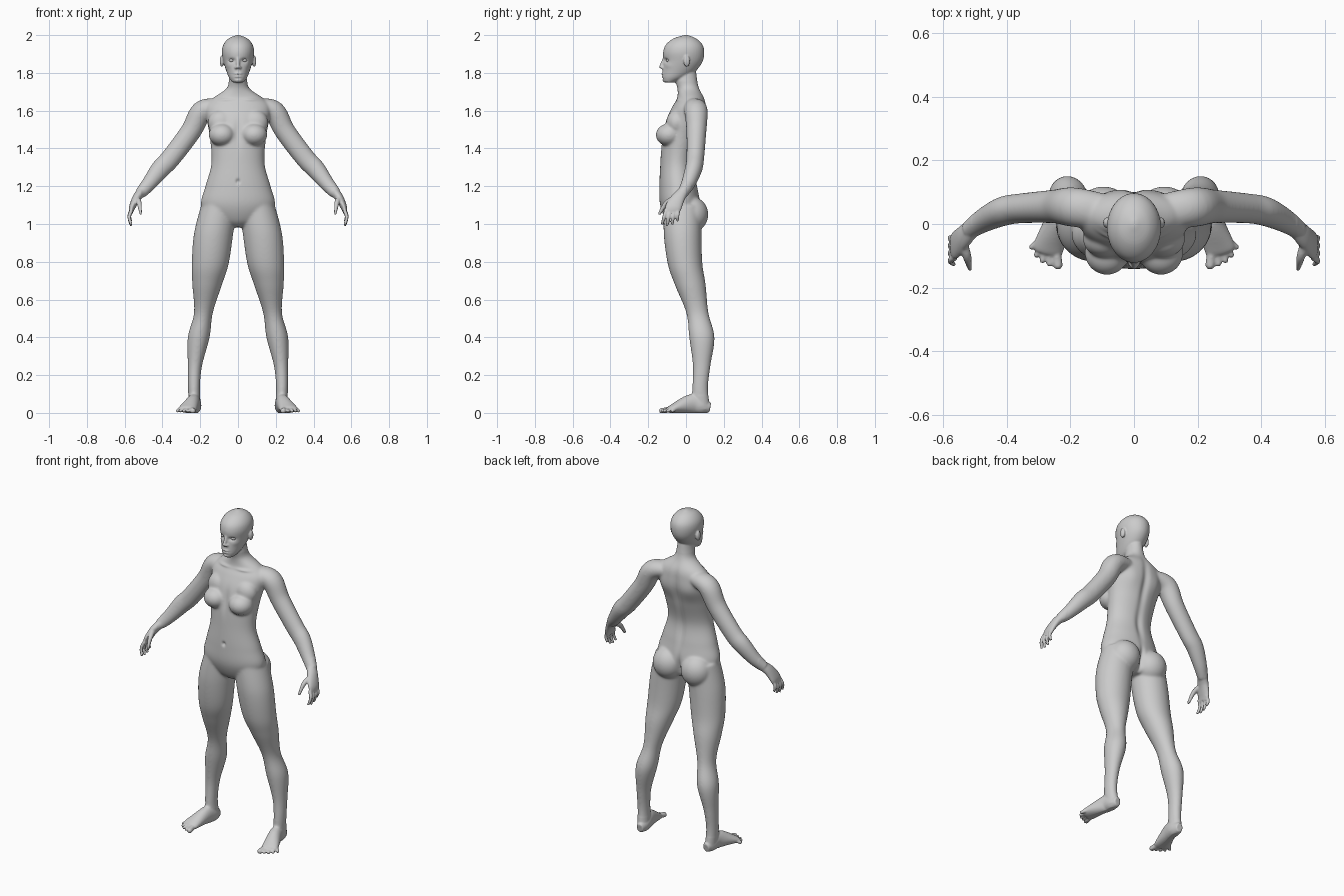
import bpy, bmesh, math
from mathutils import Vector, Matrix

bm = bmesh.new()
X, Y, Z = Vector((1, 0, 0)), Vector((0, 1, 0)), Vector((0, 0, 1))


def spline(rows, k=7):
    """Catmull-Rom interpolation of the control rows."""
    out, last = [], len(rows) - 1
    for i in range(last):
        a, b, c, d = (rows[max(0, min(last, i + j))] for j in (-1, 0, 1, 2))
        for t in (s / k for s in range(k)):
            out.append([q + (t * (r - p) + t * t * (2 * p - 5 * q + 4 * r - w)
                             + t ** 3 * (3 * q - p - 3 * r + w)) / 2
                        for p, q, r, w in zip(a, b, c, d)])
    return out + [list(rows[-1])]


def tube(rows, axis=X, flat=False, n=32):
    """Loft of ellipses; row = x, y, z, radius along axis, other radius."""
    pts = spline(rows)
    rings = []
    for i, p in enumerate(pts):
        t = Vector(pts[min(i + 1, len(pts) - 1)][:3]) - Vector(pts[max(i - 1, 0)][:3])
        t = Z if flat else t.normalized()
        u = (axis - t * axis.dot(t)).normalized()
        v = t.cross(u)
        ru, rv = max(p[3], .001), max(p[4], .001)
        rings.append([bm.verts.new(Vector(p[:3]) + u * ru * math.cos(a) + v * rv * math.sin(a))
                      for a in (math.tau * j / n for j in range(n))])
    for r, s in zip(rings, rings[1:]):
        for j in range(n):
            bm.faces.new((r[j], r[j - 1], s[j - 1], s[j]))
    bm.faces.new(rings[0])
    bm.faces.new(rings[-1][::-1])


def column(rows):
    """Central upright loft; row = z, y, x radius, y radius."""
    tube([(0, y, z, rx, ry) for z, y, rx, ry in rows], flat=True, n=40)


def ball(c, r):
    m = Matrix.Translation(c) @ Matrix.Diagonal((*r, 1))
    bmesh.ops.create_uvsphere(bm, u_segments=32, v_segments=20, radius=1, matrix=m)


# Leg
tube([(.10, -.015, 1.1, .095, .1), (.129, -.018, .95, .104, .1), (.147, -.005, .79, .098, .092),
      (.163, .022, .68, .079, .082), (.183, .06, .53, .05, .059), (.208, .084, .4, .058, .067),
      (.228, .083, .25, .038, .047), (.233, .075, .13, .032, .042), (.228, .08, .02, .032, .048)],
     flat=True)
# Buttock
ball((.095, .03, 1.05), (.092, .088, .095))
# Foot
tube([(.225, .128, .028, .02, .026), (.228, .085, .036, .034, .042), (.236, .03, .048, .036, .052),
      (.267, -.07, .022, .048, .024), (.274, -.092, .015, .04, .014)])
# Toes
for i in range(5):
    x, y = .239 + .0275 * i - .0018 * i * i, -.128 + .0035 * i * i
    r = .0095 if i else .015
    tube([(x + .006 - .006 * i, y + .056 - .01 * i, .02, r, r), (x, y, .011, r, r)], n=14)
    ball((x, y, .011), (r, r, r))

# Arm
tube([(.1, .04, 1.625, .055, .04), (.19, .053, 1.597, .062, .057), (.25, .055, 1.49, .053, .055),
      (.355, .049, 1.35, .047, .053), (.41, .04, 1.292, .046, .051), (.47, .012, 1.215, .038, .04),
      (.515, -.018, 1.163, .029, .031)], Y)
# Palm
tube([(.505, -.01, 1.175, .028, .028), (.535, -.04, 1.14, .036, .023),
      (.56, -.066, 1.09, .043, .017), (.568, -.075, 1.058, .036, .01)], Y)
# Fingers
for i in range(4):
    a, b, z = -.105 + .021 * i, -.127 + .027 * i, .99 + .006 * (i - 1) ** 2
    tube([(.562, a, 1.075, .0105, .0105), (.576, (a + b) / 2, z / 2 + .54, .0095, .0095),
          (.565, b, z, .007, .007)], Y, n=14)
# Thumb
tube([(.537, -.06, 1.135, .016, .016), (.523, -.105, 1.11, .0135, .0135),
      (.513, -.143, 1.05, .008, .008)], n=14)

# Breast
ball((.085, -.09, 1.472), (.07, .07, .06))
ball((.09, -.05, 1.535), (.07, .055, .07))
# Ear
ball((.086, .004, 1.862), (.011, .017, .03))
# Nostril wing
ball((.011, -.124, 1.828), (.008, .011, .007))

# Mirror all paired parts
dup = bmesh.ops.duplicate(bm, geom=bm.verts[:] + bm.edges[:] + bm.faces[:])
for v in dup['geom']:
    if isinstance(v, bmesh.types.BMVert):
        v.co.x *= -1

# Torso and neck
column([(.983, -.015, .04, .05), (1.02, -.02, .14, .085), (1.1, -.03, .196, .107),
        (1.2, -.04, .173, .101), (1.32, -.046, .141, .09), (1.45, -.026, .148, .102),
        (1.55, 0, .165, .106), (1.62, .017, .172, .09), (1.665, .026, .135, .073),
        (1.715, .014, .064, .059), (1.76, .002, .048, .058), (1.84, 0, .04, .05)])
# Head
column([(1.75, -.089, .03, .029), (1.775, -.062, .048, .064), (1.81, -.036, .062, .088),
        (1.86, -.0155, .077, .1035), (1.91, -.012, .085, .109), (1.95, -.0095, .077, .0965),
        (1.982, -.006, .05, .06), (2, 0, .008, .01)])
# Nose, lips, chin
column([(1.885, -.112, .009, .009), (1.842, -.128, .009, .011), (1.831, -.134, .01, .01),
        (1.824, -.13, .008, .007)])
ball((0, -.119, 1.794), (.023, .011, .0065))
ball((0, -.118, 1.781), (.02, .011, .007))
ball((0, -.105, 1.763), (.024, .02, .015))

bmesh.ops.recalc_face_normals(bm, faces=bm.faces[:])
mesh = bpy.data.meshes.new("body")
bm.to_mesh(mesh)
bm.free()
body = bpy.data.objects.new("body", mesh)
bpy.context.collection.objects.link(body)
bpy.context.view_layer.objects.active = body
body.select_set(True)

# Fuse the parts into one skin
mod = body.modifiers.new("fuse", 'REMESH')
mod.mode = 'VOXEL'
mod.voxel_size = .0048
bpy.ops.object.modifier_apply(modifier="fuse")

# Strong smoothing on the body, light on face, hands and feet
group = body.vertex_groups.new(name="smooth")
fine, broad = [], []
for v in body.data.vertices:
    x, y, z = v.co
    (fine if z > 1.75 or z < .09 or abs(x) > .51 else broad).append(v.index)
group.add(fine, .08, 'REPLACE')
group.add(broad, 1, 'REPLACE')
mod = body.modifiers.new("soften", 'SMOOTH')
mod.factor, mod.iterations, mod.vertex_group = .5, 32, "smooth"
bpy.ops.object.modifier_apply(modifier="soften")


def stroke(c, r, push):
    """Soft sculpting stroke along y, mirrored when off centre."""
    for side in ((1, -1) if c[0] else (1,)):
        for v in body.data.vertices:
            dz = (v.co.z - c[2]) / r[2]
            if abs(dz) < 2.5:
                e = ((v.co.x - side * c[0]) / r[0]) ** 2 + ((v.co.y - c[1]) / r[1]) ** 2 + dz * dz
                if e < 7:
                    v.co.y += push * math.exp(-e)


# Eye socket, cheekbone, mouth line, chin crease
stroke((.033, -.112, 1.866), (.017, .03, .01), .013)
stroke((.05, -.09, 1.838), (.018, .03, .014), -.004)
stroke((0, -.125, 1.7875), (.022, .02, .0025), .005)
stroke((0, -.12, 1.771), (.018, .02, .005), .004)
# Spine, shoulder blade, buttock cleft
stroke((0, .1, 1.5), (.022, .06, .17), -.012)
stroke((0, .05, 1.28), (.022, .05, .1), -.01)
stroke((.09, .1, 1.54), (.05, .05, .06), .008)
stroke((0, .09, 1.04), (.014, .07, .07), -.02)
# Navel, breastbone, collarbone
stroke((0, -.14, 1.225), (.01, .03, .012), .01)
stroke((0, -.12, 1.48), (.02, .06, .07), .008)
stroke((.07, -.04, 1.658), (.045, .03, .008), -.006)

# Flat soles and smooth shading
for v in body.data.vertices:
    v.co.z = max(v.co.z, 0)
for f in body.data.polygons:
    f.use_smooth = True

# Eyes
for side, name in ((1, "right_eye"), (-1, "left_eye")):
    bm = bmesh.new()
    ball((side * .033, -.093, 1.866), (.0145, .0125, .009))
    me = bpy.data.meshes.new(name)
    bm.to_mesh(me)
    bm.free()
    for f in me.polygons:
        f.use_smooth = True
    bpy.context.collection.objects.link(bpy.data.objects.new(name, me))
